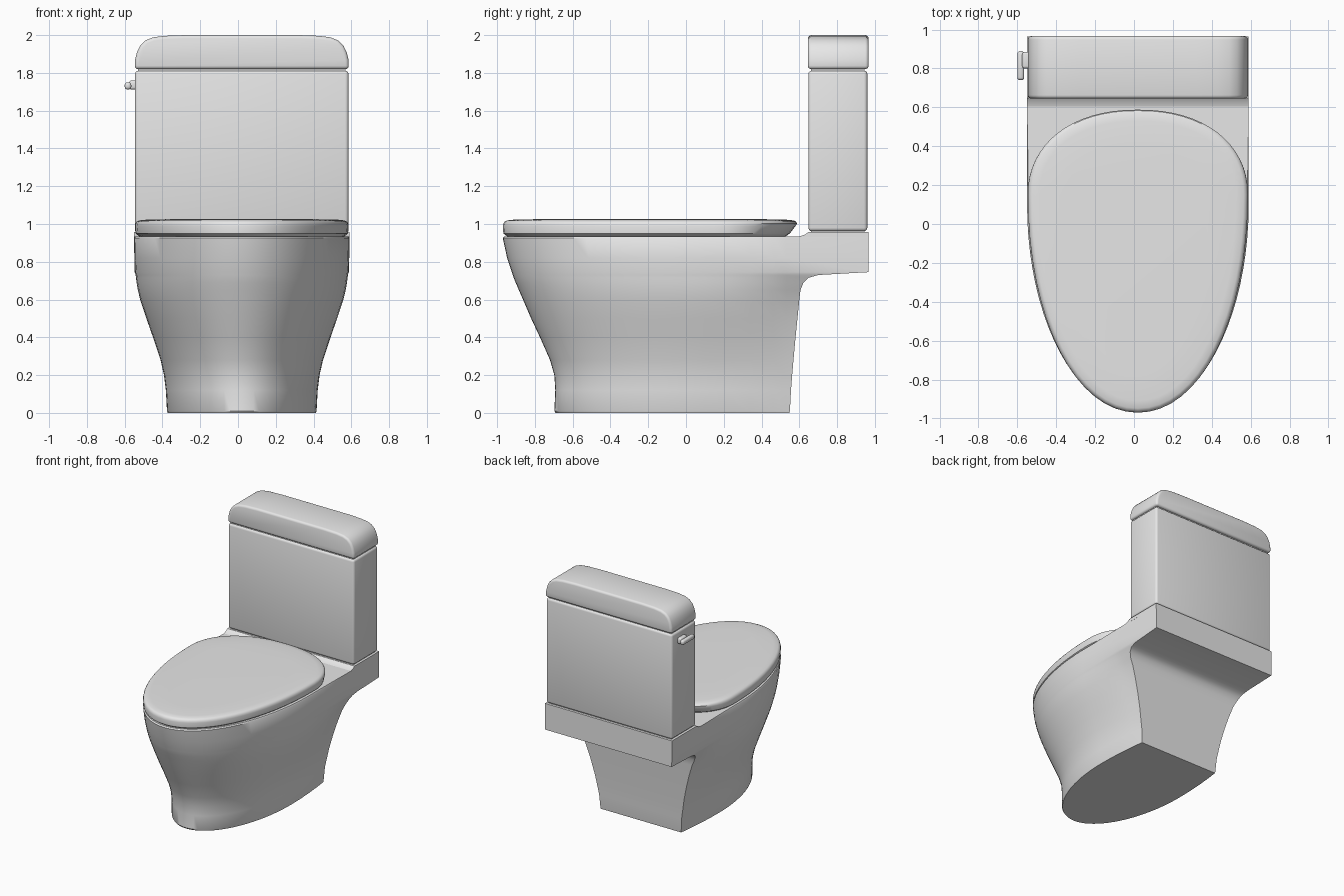
import bpy, bmesh, math

if "Cube" in bpy.data.objects:
    bpy.data.objects.remove(bpy.data.objects["Cube"])

CX = 0.02  # centre line of the fixture
ceramic = bpy.data.materials.new("ceramic_grey")
ceramic.diffuse_color = (0.8, 0.8, 0.8, 1)
ceramic.use_nodes = True
ceramic.node_tree.nodes["Principled BSDF"].inputs["Base Color"].default_value = ceramic.diffuse_color


def finish(name, bm, bevel=0, segments=3):
    bmesh.ops.recalc_face_normals(bm, faces=bm.faces)
    mesh = bpy.data.meshes.new(name)
    bm.to_mesh(mesh)
    bm.free()
    mesh.materials.append(ceramic)
    ob = bpy.data.objects.new(name, mesh)
    bpy.context.collection.objects.link(ob)
    bpy.ops.object.select_all(action='DESELECT')
    ob.select_set(True)
    bpy.context.view_layer.objects.active = ob
    if bevel:
        mod = ob.modifiers.new("soft_edges", 'BEVEL')
        mod.width, mod.segments = bevel, segments
        mod.limit_method, mod.angle_limit = 'ANGLE', math.radians(40)
        bpy.ops.object.modifier_apply(modifier=mod.name)
    bpy.ops.object.shade_smooth_by_angle(angle=math.radians(35))
    return ob


def loft(name, rings):
    bm = bmesh.new()
    loops = [[bm.verts.new(p) for p in ring] for ring in rings]
    for a, b in zip(loops, loops[1:]):
        for i in range(len(a)):
            j = (i + 1) % len(a)
            bm.faces.new((a[i], a[j], b[j], b[i]))
    bm.faces.new(loops[0])
    bm.faces.new(loops[-1])
    return finish(name, bm)


def box(name, x, y, z, bevel):
    bm = bmesh.new()
    bmesh.ops.create_cube(bm, size=1)
    for v in bm.verts:
        v.co = [lo + (c + 0.5) * (hi - lo) for c, (lo, hi) in zip(v.co, (x, y, z))]
    return finish(name, bm, bevel)


def extrude(name, points, direction, bevel=0):
    bm = bmesh.new()
    face = bm.faces.new([bm.verts.new(p) for p in points])
    geo = bmesh.ops.extrude_face_region(bm, geom=[face])["geom"]
    bmesh.ops.translate(bm, vec=direction,
                        verts=[g for g in geo if isinstance(g, bmesh.types.BMVert)])
    return finish(name, bm, bevel)


# Bowl: rounded front, nearly straight sides, square back that flares into a shelf
def bowl_ring(z, front, w, back, back_w):
    y0, n = 0.1, 40
    pts = [(CX + w * math.cos(math.pi * i / n),
            y0 - (y0 - front) * math.sin(math.pi * i / n), z) for i in range(n + 1)]
    side = []
    for y in (0.22, 0.34, 0.46, 0.53, back):
        t = min(1, (y - y0) / 0.45)
        side.append((w - (w - back_w) * t * t, y))
    pts += [(CX - x, y, z) for x, y in side]
    pts += [(CX + x, y, z) for x, y in reversed(side)]
    return pts


bowl_sections = [  # height, front, half width, back, half width at back
    (0.0, -0.69, 0.392, 0.548, 0.36), (0.01, -0.697, 0.396, 0.55, 0.362),
    (0.12, -0.692, 0.402, 0.556, 0.37), (0.2, -0.697, 0.412, 0.562, 0.385),
    (0.28, -0.72, 0.43, 0.569, 0.40), (0.4, -0.773, 0.47, 0.58, 0.43),
    (0.5, -0.82, 0.505, 0.59, 0.46), (0.6, -0.863, 0.538, 0.6, 0.495),
    (0.65, -0.885, 0.55, 0.606, 0.52), (0.69, -0.902, 0.557, 0.622, 0.54),
    (0.715, -0.912, 0.56, 0.648, 0.552), (0.73, -0.917, 0.562, 0.7, 0.56),
    (0.745, -0.922, 0.565, 0.965, 0.567), (0.82, -0.947, 0.569, 0.965, 0.569),
    (0.925, -0.97, 0.57, 0.965, 0.57), (0.935, -0.962, 0.564, 0.965, 0.57),
]
loft("bowl", [bowl_ring(*s) for s in bowl_sections])

# Raised shelf under the tank, with a small ramp at its front
shelf = [(0.59, 0.93), (0.61, 0.937), (0.63, 0.944), (0.648, 0.957),
         (0.965, 0.957), (0.965, 0.93)]
extrude("tank_shelf", [(CX - 0.57, y, z) for y, z in shelf], (1.14, 0, 0))


# Seat lid: egg outline, undercut at the rear, soft top edge
def lid_ring(z, inset, rear):
    y0, n, pts = 0.15, 64, []
    for i in range(n):
        a = 2 * math.pi * i / n
        c, s = math.cos(a), math.sin(a)
        e = 2 / (2.2 if s > 0 else 2.06)
        reach = rear - y0 if s > 0 else 1.12 - inset
        pts.append((CX + (0.566 - inset) * math.copysign(abs(c) ** e, c),
                    y0 + reach * math.copysign(abs(s) ** e, s), z))
    return pts


loft("seat_lid", [lid_ring(*r) for r in (
    (0.93, 0.03, 0.52), (0.943, 0.012, 0.54), (0.95, 0.003, 0.55), (0.99, 0.0, 0.58),
    (1.003, 0.003, 0.588), (1.013, 0.01, 0.583), (1.019, 0.022, 0.57),
    (1.023, 0.06, 0.53), (1.026, 0.2, 0.39))])

# Tank and its gasket, which fills the seam under the cover
box("tank", (CX - 0.565, CX + 0.565), (0.648, 0.96), (0.962, 1.812), 0.018)
box("tank_gasket", (CX - 0.55, CX + 0.55), (0.663, 0.945), (0.95, 1.83), 0)

# Tank cover: rounded shoulders, mirrored about the centre line
shoulder = [(0.567, 1.82), (0.565, 1.87), (0.555, 1.91), (0.538, 1.945),
            (0.51, 1.972), (0.47, 1.988), (0.41, 1.996), (0.3, 2.0)]
outline = [(CX + x, z) for x, z in shoulder] + [(CX - x, z) for x, z in reversed(shoulder)]
extrude("tank_cover", [(x, 0.645, z) for x, z in outline], (0, 0.322, 0), 0.018)

# Flush lever on the side of the tank
box("flush_lever", (-0.6, -0.565), (0.74, 0.89), (1.712, 1.75), 0.014)
box("lever_stem", (-0.575, -0.53), (0.8, 0.885), (1.712, 1.76), 0.012)
